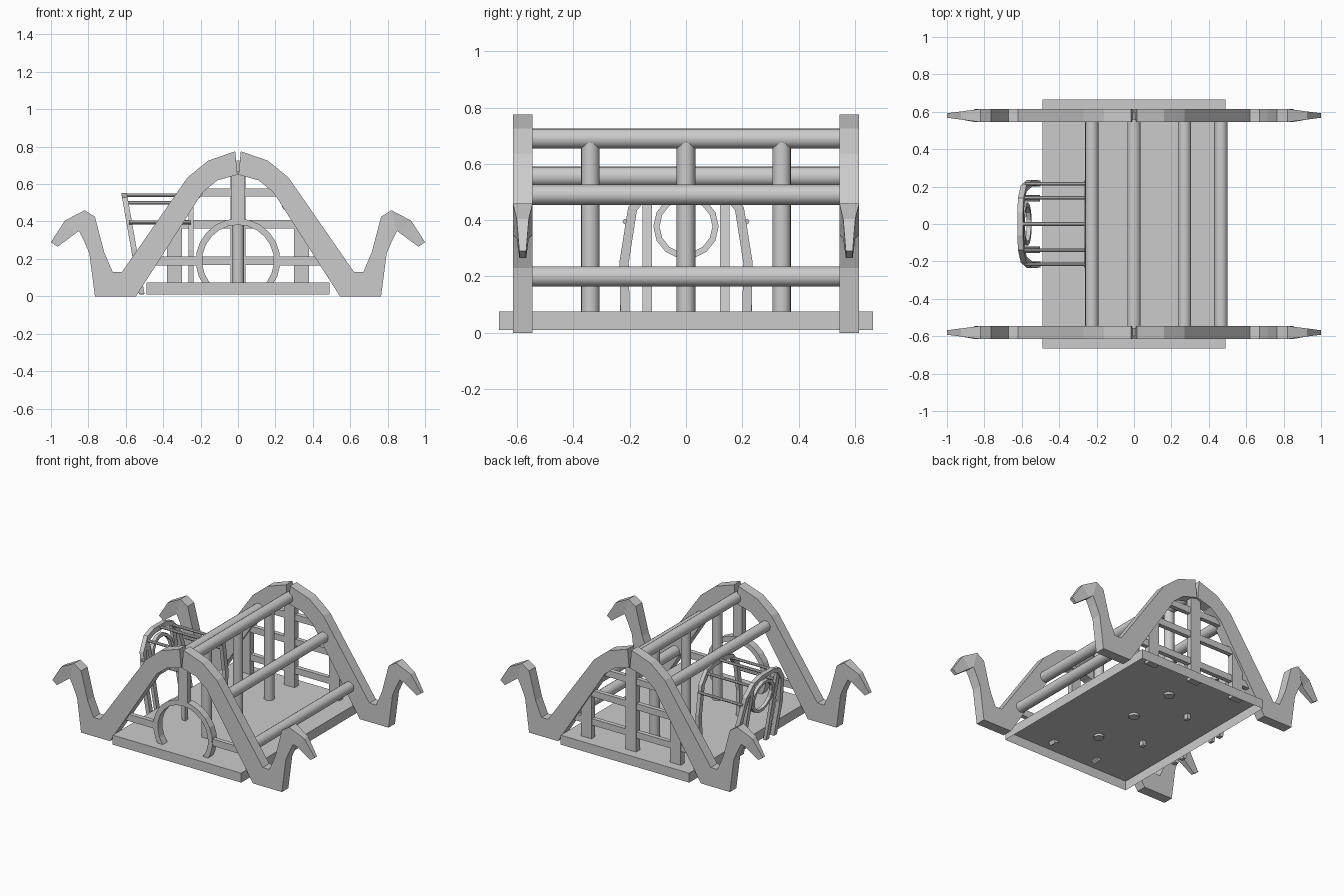
import bpy, bmesh
from math import sin, cos, radians, pi
from mathutils import Vector

if "Cube" in bpy.data.objects:
    bpy.data.objects.remove(bpy.data.objects["Cube"])


def loft(name, sections, closed=False):
    """Join equal-sized cross-section loops into one mesh."""
    bm = bmesh.new()
    rows = [[bm.verts.new(p) for p in s] for s in sections]
    n, m = len(rows), len(rows[0])
    for i in range(n if closed else n - 1):
        a, b = rows[i], rows[(i + 1) % n]
        for j in range(m):
            bm.faces.new((a[j], a[(j + 1) % m], b[(j + 1) % m], b[j]))
    if not closed:
        bm.faces.new(rows[0])
        bm.faces.new(rows[-1])
    bmesh.ops.recalc_face_normals(bm, faces=bm.faces)
    me = bpy.data.meshes.new(name)
    bm.to_mesh(me)
    bm.free()
    ob = bpy.data.objects.new(name, me)
    bpy.context.collection.objects.link(ob)
    return ob


def band(name, pts, width, depth, place, closed=False):
    """Flat strip with a rectangular section along a 2D path."""
    pts = [Vector(p) for p in pts]
    n, secs = len(pts), []
    for i, p in enumerate(pts):
        a = pts[i - 1] if closed or i else p
        b = pts[(i + 1) % n] if closed or i < n - 1 else p
        t = (b - a).normalized()
        k = Vector((-t.y, t.x)) * width / 2
        d = depth / 2
        secs.append([place(*(p + k), -d), place(*(p + k), d),
                     place(*(p - k), d), place(*(p - k), -d)])
    return loft(name, secs, closed)


def rod(name, p, q, r, sides=16):
    p, q = Vector(p), Vector(q)
    d = q - p
    bpy.ops.mesh.primitive_cylinder_add(
        vertices=sides, radius=r, depth=d.length, location=(p + q) / 2,
        rotation=d.to_track_quat('Z', 'Y').to_euler())
    bpy.context.object.name = name
    bpy.ops.object.shade_smooth_by_angle(angle=radians(35))


def box(name, x0, x1, y0, y1, z0, z1):
    return loft(name, [[(x0, y0, z), (x1, y0, z), (x1, y1, z), (x0, y1, z)]
                       for z in (z0, z1)])


# Base platform, open underneath
base = box("base_platform", -.49, .49, -.665, .665, .01, .075)
bm = bmesh.new()
bm.from_mesh(base.data)
bmesh.ops.delete(bm, geom=[f for f in bm.faces if f.normal.z < -.9], context='FACES_ONLY')
bm.to_mesh(base.data)
bm.free()

# Curved end frames: upper and lower profile points from apex to hooked tip
profile = [(.015, .775, .003, .65), (.16, .725, .11, .62), (.27, .635, .19, .555),
           (.62, .13, .545, 0), (.67, .13, .765, 0), (.715, .235, .795, .23),
           (.765, .425, .825, .30), (.82, .46, .85, .35), (.925, .405, .87, .335),
           (1.0, .29, .965, .265)]
for sy in (-1, 1):
    for sx in (-1, 1):
        secs = []
        for ux, uz, lx, lz in profile:
            h = .035 - .023 * max(0, ux - .82) / .18
            secs.append([(sx * ux, sy * .58 - h, uz), (sx * ux, sy * .58 + h, uz),
                         (sx * lx, sy * .58 + h, lz), (sx * lx, sy * .58 - h, lz)])
        loft("curved_end_frame", secs)

# Long round beams between the end frames
for x, z in ((0, .69), (.27, .49), (.465, .2), (-.225, .555)):
    rod("roof_beam", (x, -.56, z), (x, .56, z), .036)

# Round posts under the ridge beam
for y in (-.34, 0, .34):
    rod("ridge_post", (0, y, .06), (0, y, .685), .033)

# Back wall lattice
for x, top in ((-.34, .37), (0, .67), (.34, .37)):
    box("back_post", x - .04, x + .04, .56, .6, .055, top)
for w, z in ((.45, .19), (.33, .385), (.22, .555)):
    box("back_rail", -w, w, .565, .595, z - .022, z + .022)

# Front wall: round doorway, post above it and side rails
arc = [radians(-38 + 256 * i / 16) for i in range(17)]
band("doorway_arch", [(.209 * cos(a), .19 + .209 * sin(a)) for a in arc], .034, .05,
     lambda a, b, d: (a, -.575 + d, b))
box("front_post", -.036, .036, -.6, -.56, .4, .67)
for s in (-1, 1):
    box("front_rail", *sorted((s * .2, s * .45)), -.595, -.565, .165, .212)


# Entrance tunnel: slanted outer arch and upright inner arch
def slant(y, z, d=0):
    return (-.607 + (.54 - z) * .175 + d, y, z)


half = [(.216, .012), (.22, .25), (.19, .44), (.13, .515), (.06, .535)]
arch = half + [(-y, z) for y, z in reversed(half)]
band("tunnel_outer_arch", arch, .033, .03, slant)
inner = [(y, max(z, .04)) for y, z in arch]
band("tunnel_inner_arch", inner, .033, .026, lambda y, z, d: (-.252 + d, y, z))

# Round window and bars in the slanted arch
ring = [(.105 * cos(2 * pi * i / 14), .378 + .105 * sin(2 * pi * i / 14)) for i in range(14)]
band("round_window", ring, .022, .024, slant, closed=True)
for s in (-1, 1):
    band("entrance_bar", [(s * .138, .01), (s * .138, .505)], .034, .022, slant)

# Thin rods along the tunnel
for y, z in ((0, .54), (.14, .5), (-.14, .5), (.215, .395), (-.215, .395)):
    rod("tunnel_rod", slant(y, z), (-.25, y, z), .01, 8)
